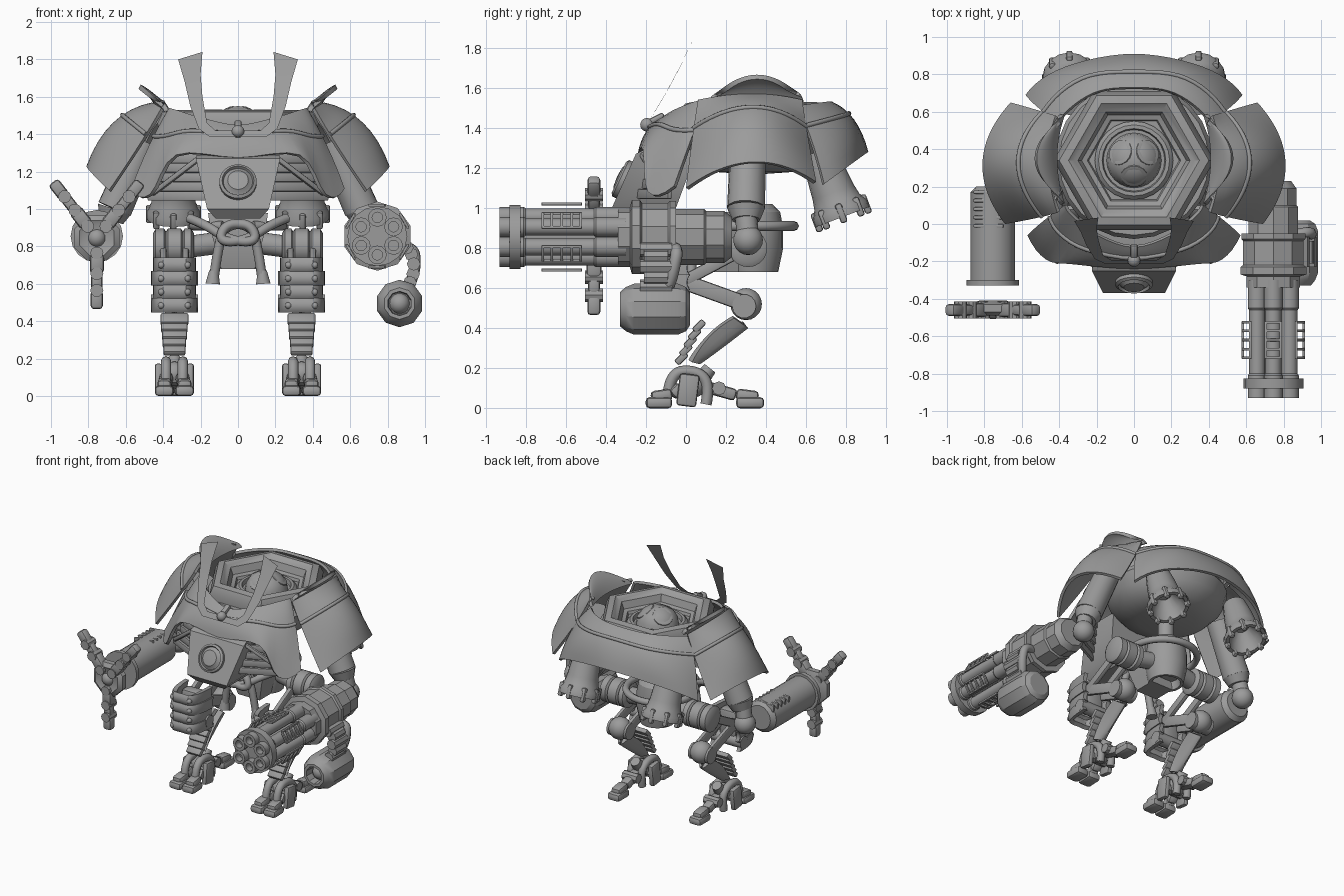
import bpy, bmesh, math
from mathutils import Vector, Matrix

old = bpy.data.objects.get("Cube")
if old:
    bpy.data.objects.remove(old)

GREY = (0.33, 0.33, 0.33, 1)
steel = bpy.data.materials.new("grey steel")
steel.use_nodes = True
steel.diffuse_color = GREY
steel.node_tree.nodes["Principled BSDF"].inputs["Base Color"].default_value = GREY


def finish(name, bm):
    bmesh.ops.remove_doubles(bm, verts=bm.verts, dist=0.0002)
    bmesh.ops.recalc_face_normals(bm, faces=bm.faces)
    mesh = bpy.data.meshes.new(name)
    bm.to_mesh(mesh)
    bm.free()
    mesh.shade_smooth()
    mesh.set_sharp_from_angle(angle=math.radians(32))
    mesh.materials.append(steel)
    bpy.context.collection.objects.link(bpy.data.objects.new(name, mesh))


def skin(bm, rings, closed=True, caps=True):
    rows = [[bm.verts.new(p) for p in ring] for ring in rings]
    count = len(rows[0])
    for a, b in zip(rows, rows[1:]):
        for i in range(count if closed else count - 1):
            j = (i + 1) % count
            bm.faces.new((a[i], a[j], b[j], b[i]))
    if caps:
        bm.faces.new(rows[0])
        bm.faces.new(rows[-1])


def lathe(name, profile, start, axis, sides=16, phase=0.0):
    """Revolve (radius, distance) pairs about an axis."""
    turn = Vector(axis).to_track_quat('Z', 'Y')
    angles = [math.tau * i / sides + phase for i in range(sides)]
    bm = bmesh.new()
    skin(bm, [[Vector(start) + turn @ Vector((r * math.cos(a), r * math.sin(a), h)) for a in angles]
              for r, h in profile])
    finish(name, bm)


def rod(name, a, b, radius, end=None, sides=14):
    axis = Vector(b) - Vector(a)
    lathe(name, [(radius, 0), (end or radius, axis.length)], a, axis, sides)


def ball(name, centre, radius):
    steps = [math.pi * i / 10 for i in range(11)]
    lathe(name, [(radius * math.sin(t), -radius * math.cos(t)) for t in steps], centre, (0, 0, 1), 18)


def beam(name, a, b, width, depth, bevel=0.012):
    a, b = Vector(a), Vector(b)
    bm = bmesh.new()
    bmesh.ops.create_cube(bm, size=1)
    bmesh.ops.transform(bm, verts=bm.verts, matrix=Matrix.Diagonal((width, depth, (b - a).length, 1)))
    bmesh.ops.bevel(bm, geom=bm.edges[:], offset=bevel, segments=2, affect='EDGES', profile=0.5)
    place = Matrix.Translation((a + b) / 2) @ (b - a).to_track_quat('Z', 'Y').to_matrix().to_4x4()
    bmesh.ops.transform(bm, verts=bm.verts, matrix=place)
    finish(name, bm)


def loft(name, sections):
    """Stack rectangles given as height, half width, front, back."""
    bm = bmesh.new()
    skin(bm, [[(-w, f, z), (w, f, z), (w, k, z), (-w, k, z)] for z, w, f, k in sections])
    finish(name, bm)


def blend(points, t):
    """Smooth curve through the points."""
    p = [Vector(q) for q in points]
    spans = len(p) - 1
    p = [3 * p[0] - 3 * p[1] + p[2]] + p + [3 * p[-1] - 3 * p[-2] + p[-3]]
    i = min(int(t * spans), spans - 1)
    f = t * spans - i
    a, b, c, d = p[i:i + 4]
    return b + f / 2 * (c - a + f * (2 * a - 5 * b + 4 * c - d + f * (3 * (b - c) + d - a)))


def along(rows, v, steps=24):
    return [blend([blend(row, i / steps) for row in rows], v) for i in range(steps + 1)]


def patch(name, rows, thick=0.02, steps=24):
    """Curved plate through a small grid of points."""
    bm = bmesh.new()
    skin(bm, [along(rows, v / 8, steps) for v in range(9)], closed=False, caps=False)
    bmesh.ops.recalc_face_normals(bm, faces=bm.faces)
    bmesh.ops.solidify(bm, geom=bm.faces[:], thickness=thick)
    finish(name, bm)


def tube(name, points, radius, smooth=True):
    curve = bpy.data.curves.new(name, 'CURVE')
    curve.dimensions = '3D'
    curve.bevel_depth, curve.bevel_resolution, curve.use_fill_caps = radius, 2, True
    line = curve.splines.new('NURBS' if smooth else 'POLY')
    line.points.add(len(points) - 1)
    for dot, p in zip(line.points, points):
        dot.co = (*p, 1)
    if smooth:
        line.use_endpoint_u, line.order_u, line.resolution_u = True, 3, 6
    curve.materials.append(steel)
    bpy.context.collection.objects.link(bpy.data.objects.new(name, curve))


def flip(points, s):
    return [(s * x, y, z) for x, y, z in points]


def armour(name, rows):
    patch(name, rows)
    tube(name + "_ridge", along(rows, 0.36), 0.012, False)


CORE = (0, 0.34, 0)
UP, FRONT = (0, 0, 1), (0, -1, 0)

# Torso hull, stepped hexagonal well and domed hatch
lathe("torso_hull", [(.055, .96), (.055, 1.17), (.2, 1.18), (.31, 1.21), (.39, 1.29), (.42, 1.38), (.4, 1.42)], CORE, UP, 24)
lathe("well_rim", [(.42, 1.38), (.43, 1.46), (.4, 1.52), (.35, 1.53), (.32, 1.51), (.3, 1.5), (.28, 1.45),
                   (.25, 1.44), (.23, 1.39), (0, 1.39)], CORE, UP, 6)
lathe("hatch_ring", [(.21, 1.38), (.21, 1.43), (.19, 1.45), (.17, 1.45), (.16, 1.4), (0, 1.4)], CORE, UP, 24)
lathe("hatch_dome", [(.15, 1.4), (.14, 1.46), (.11, 1.51), (.06, 1.54), (0, 1.55)], CORE, UP, 24)
for k in range(3):
    a = math.radians(270 + 120 * k)
    out = Vector((math.cos(a), math.sin(a), 0))
    lathe("hatch_port", [(.075, -.01), (.07, .01), (.055, .015), (0, .01)],
          Vector(CORE) + out * 0.08 + Vector((0, 0, 1.5)), out + Vector((0, 0, 1.3)))

# Front and back armour
halves = {
    "front_armour": [[(-.37, .1, 1.54), (-.33, .04, 1.53), (-.2, -.06, 1.49), (0, -.125, 1.45)],
                     [(-.48, .02, 1.33), (-.41, -.09, 1.33), (-.27, -.16, 1.39), (0, -.2, 1.38)],
                     [(-.57, -.06, 1.11), (-.47, -.19, 1.08), (-.33, -.215, 1.29), (0, -.24, 1.275)]],
    "back_armour": [[(-.41, .55, 1.51), (-.22, .7, 1.53), (0, .73, 1.53)],
                    [(-.51, .62, 1.36), (-.3, .8, 1.42), (0, .84, 1.44)],
                    [(-.58, .69, 1.12), (-.37, .84, 1.23), (0, .91, 1.28)]]}
for name, rows in halves.items():
    armour(name, [row + flip(row[-2::-1], -1) for row in rows])

# Chest, medallion and crest
loft("chest", [(.95, .12, -.33, -.05), (1.0, .165, -.37, -.05), (1.27, .225, -.25, .05), (1.29, .22, -.21, .05)])
lathe("chest_medallion", [(.1, -.01), (.1, .02), (.085, .03), (.078, .015), (.07, .02), (.055, .035), (0, .04)],
      (0, -.308, 1.14), (0, -.3, .14), 24)
inner = [(0, 1.42), (.12, 1.42), (.165, 1.46), (.19, 1.6), (.2, 1.72), (.19, 1.84)]
outer = [(0, 1.385), (.15, 1.385), (.21, 1.43), (.255, 1.55), (.285, 1.68), (.32, 1.8)]
bm = bmesh.new()
rings = [[(s * x, -.215 + .55 * (z - 1.385) + .012 * math.sin(7 * (z - 1.385)), z) for x, z in pair]
         for s, pairs in ((-1, list(zip(inner, outer))[::-1]), (1, list(zip(inner, outer))[1:])) for pair in pairs]
skin(bm, rings, closed=False, caps=False)
bmesh.ops.solidify(bm, geom=bm.faces[:], thickness=0.016)
finish("crest_horns", bm)
ball("crest_stud", (0, -.195, 1.415), 0.034)
beam("crest_strip", (0, -.18, 1.43), (0, -.11, 1.465), 0.04, 0.03)

# Pelvis and rope belt
lathe("pelvis", [(.09, .74), (.1, .68), (.12, .68), (.145, .8), (.145, .9), (.13, .98), (.09, 1.02)], CORE, UP, 20)
loft("pelvis_front", [(.68, .09, .13, .3), (.9, .15, .08, .3), (.98, .16, .1, .3)])
ring = [math.radians(290 + 320 * i / 24) for i in range(25)]
tube("rope_belt", [(.24 * math.cos(a), .3 + .24 * math.sin(a), .91) for a in ring], 0.025)
for s in (-1, 1):
    tube("rope_strand", flip([(-.26, .12, .95), (-.18, .05, .92), (-.06, 0, .84), (.06, -.02, .82), (.1, -.01, .85),
                              (.06, 0, .92), (-.04, .02, .92), (-.1, .02, .86), (-.13, .03, .62)], s), 0.026)
    rod("rope_end", (s * .13, .03, .67), (s * .135, .03, .6), 0.025, 0.04)

for s in (-1, 1):
    def at(x, y, z):
        return (s * x, y, z)

    # Shoulder armour and raised collar
    armour("shoulder_armour", [flip(row, s) for row in (
        [(.41, .06, 1.54), (.46, .33, 1.57), (.42, .58, 1.54)],
        [(.53, .03, 1.34), (.67, .33, 1.46), (.52, .61, 1.35)],
        [(.69, 0, 1.1), (.81, .33, 1.23), (.66, .65, 1.13)])])
    patch("shoulder_collar", [flip(row, s) for row in (
        [(.37, .11, 1.53), (.41, .35, 1.54), (.37, .58, 1.54)],
        [(.39, .13, 1.56), (.46, .35, 1.62), (.39, .57, 1.57)],
        [(.41, .15, 1.57), (.52, .35, 1.665), (.41, .55, 1.58)])], 0.025)

    # Side louvres
    for k in range(5):
        z = 1.07 + 0.05 * k
        beam("louvre", at(.16, -.24 + .02 * k, z), at(.48 - .03 * k, -.08, z), 0.022, 0.05, 0.006)
    beam("louvre_frame", at(.21, -.22, 1.27), at(.46, -.1, 1.08), 0.03, 0.03)

    # Rear thruster bells
    top, down = at(.345, .7, 1.17), (0, .11, -.29)
    lathe("thruster_bell", [(.08, -.12), (.1, 0), (.11, .1), (.12, .15), (.145, .19), (.145, .23), (.12, .23),
                            (.1, .17), (.05, .1), (0, .1)], top, down, 16)
    turn = Vector(down).to_track_quat('Z', 'Y')
    for k in range(8):
        a = math.tau * k / 8
        arm = turn @ Vector((math.cos(a), math.sin(a), 0))
        foot = Vector(top) + arm * 0.13 + Vector(down).normalized() * 0.16
        beam("thruster_tooth", foot, foot + Vector(down).normalized() * 0.1, 0.035, 0.035)

    # Upper arm and elbow
    rod("upper_arm", at(.5, .31, 1.36), at(.66, .3, 1.0), 0.088, 0.095)
    rod("arm_cuff", at(.66, .3, 1.0), at(.68, .3, .94), 0.095, 0.07)
    ball("elbow", at(.71, .31, .84), 0.075)
    rod("elbow_pin", at(.69, .3, .95), at(.71, .31, .85), 0.055)

    # Ribbed hip drum, thigh links and knee
    lathe("hip_drum", [(.07, 0), (.095, .015), (.095, .05), (.08, .06), (.095, .07), (.095, .14), (.08, .15),
                       (.095, .16), (.095, .205), (.07, .22)], at(.235, .31, .8), (s, 0, 0), 20)
    rod("hip_axle", at(.1, .33, .82), at(.25, .31, .8), 0.06)
    beam("knee_block", at(.34, -.05, .72), at(.34, -.05, .5), 0.14, 0.09, 0.02)
    for offset in (-.06, .06):
        beam("knee_link", at(.34 + offset, -.06, .65), at(.34 + offset, .3, .52), 0.03, 0.08)
        beam("thigh_link", at(.34 + offset, -.02, .63), at(.34 + offset, .28, .79), 0.035, 0.06)
    ball("knee_ball", at(.34, .3, .52), 0.08)
    rod("knee_axle", at(.26, .29, .51), at(.42, .29, .51), 0.06)

    # Banded guards down the front of the leg
    for k in range(4):
        z, w = 0.7 - 0.072 * k, .115 + .01 * (k % 2)
        patch("leg_band", [[at(.34 - w, y + .21, z + h), at(.34 - w * .75, y + .02, z + h), at(.34, y, z + h),
                            at(.34 + w * .75, y + .02, z + h), at(.34 + w, y + .21, z + h)]
                           for h, y in ((.04, -.19), (0, -.205), (-.038, -.19))], 0.03, 12)
        for offset in (-.07, .07):
            ball("band_bolt", at(.34 + offset, -.195, z), 0.018)
    rod("guard_hinge", at(.215, -.03, .5), at(.465, -.03, .5), 0.045)
    for k in range(5):
        y, z = .06 - .022 * k, .41 - .04 * k
        beam("shin_band", at(.34, y + .03, z + .025), at(.34, y - .02, z - .025), 0.15 - .008 * k, 0.035, 0.01)
    patch("shin", [[at(.34 + side, .24, .45), at(.34 + side, .12, .36), at(.34 + side, .03, .23)]
                   if edge else [at(.34 + side, .31, .4), at(.34 + side, .18, .3), at(.34 + side, .07, .22)]
                   for side, edge in ((-.05, 1), (.0, 0), (.05, 1))], 0.04, 10)

    # Clawed foot
    ball("ankle", at(.34, .04, .12), 0.065)
    rod("ankle_post", at(.34, .04, .1), at(.34, .12, .2), 0.05, 0.035)
    for offset in (-.045, .045):
        tube("ankle_arch", [at(.34 + offset, -.09, .06), at(.34 + offset, -.08, .18), at(.34 + offset, .05, .19),
                            at(.34 + offset, .12, .12), at(.34 + offset, .1, .02)], 0.028)
    rod("ankle_axle", at(.24, .02, .1), at(.44, .02, .1), 0.04, sides=8)
    rod("heel_axle", at(.28, .165, .1), at(.4, .165, .1), 0.035, sides=8)
    toes = [((.3, -.02), (.29, -.07), (.285, -.2)), ((.38, -.02), (.39, -.07), (.395, -.2)),
            ((.34, .09), (.34, .25), (.34, .39))]
    for (ax, ay), (bx, by), (cx, cy) in toes:
        beam("toe_link", at(ax, ay, .11), at(bx, by, .065), 0.07, 0.06, 0.018)
        beam("toe_pad", at(bx, by, .028), at(cx, cy, .028), 0.1, 0.056, 0.02)
        beam("toe_cap", at(bx, by, .07), at(cx, cy - (cy - by) * .2, .055), 0.075, 0.06, 0.02)
    for offset in (-.085, .085):
        beam("foot_pod", at(.34 + offset, .0, .01), at(.34 + offset, .02, .17), 0.04, 0.1, 0.015)

# Rotary gun on the left arm
GX, GZ = .745, .855
lathe("gun_body", [(.1, -.23), (.13, -.19), (.13, -.1), (.14, -.09), (.14, .05), (.18, .05), (.18, .08),
                   (.17, .09), (.17, .22), (.185, .23), (.185, .27), (.15, .28), (.15, .34), (.08, .34)],
      (GX, 0, GZ), FRONT, 10, math.pi / 10)
lathe("muzzle_plate", [(.16, .825), (.16, .88)], (GX, 0, GZ), FRONT, 16)
rod("gun_spindle", (GX, -.3, GZ), (GX, -.86, GZ), 0.045)
for k in range(6):
    a = math.radians(30 + 60 * k)
    out = Vector((math.cos(a), 0, math.sin(a)))
    side = Vector((-out.z, 0, out.x))
    hub = Vector((GX, 0, GZ))
    lathe("barrel", [(.05, .3), (.05, .45), (.043, .46), (.043, .8), (.05, .81), (.05, .93), (.028, .93), (.028, .88)],
          hub + out * 0.1, FRONT, 12)
    for edge in (-1, 1):
        rail = hub + out * 0.165 + side * 0.04 * edge
        beam("cage_rail", rail + Vector((0, -.52, 0)), rail + Vector((0, -.72, 0)), 0.014, 0.014, 0.002)
    for y in (-.525, -.57, -.62, -.67, -.715):
        mid = hub + out * 0.165 + Vector((0, y, 0))
        beam("cage_rung", mid - side * 0.04, mid + side * 0.04, 0.014, 0.014, 0.002)

# Ammunition drum and feed
lathe("ammo_drum", [(.08, -.02), (.11, 0), (.127, .04), (.127, .26), (.11, .3), (.085, .33), (.065, .33), (.06, .26),
                    (0, .26)], (.864, 0, .495), FRONT, 10, math.pi / 10)
ball("drum_core", (.864, -.25, .495), 0.055)
for k in range(6):
    a = math.radians(60 - 26 * k)
    x, z = .865 + .075 * math.cos(a), .69 + .12 * math.sin(a)
    rod("feed_link", (x, -.07 - .02 * (k % 2), z), (x, -.23 + .02 * (k % 2), z), 0.036, sides=8)
tube("feed_pipe", [(.86, -.06, .8), (.94, -.04, .8), (.95, -.06, .7), (.93, -.08, .62), (.9, -.12, .55)], 0.03)

# Clamp hand on the right arm
HX = -.755
lathe("forearm", [(.09, -.2), (.12, -.17), (.12, .3), (.14, .3), (.14, .33), (.08, .33)], (HX, 0, GZ), FRONT, 16)
for k in range(5):
    beam("forearm_rib", (HX - .1, .17 - .045 * k, .92), (HX + .06, .17 - .045 * k, .935), 0.02, 0.08, 0.006)
lathe("hand_hub", [(.08, .41), (.13, .43), (.13, .47), (.1, .49), (.08, .48), (0, .48)], (HX, 0, .845), FRONT, 8, math.pi / 8)
ball("hand_eye", (HX, -.46, .845), 0.05)
for degrees in (52, 128, 270):
    out = Vector((math.cos(math.radians(degrees)), 0, math.sin(math.radians(degrees))))
    hub = Vector((HX, -.46, .845))
    for near, far, size in ((.08, .19, .075), (.19, .28, .06), (.28, .38, .065)):
        beam("finger_segment", hub + out * near, hub + out * far, size, size, 0.018)
        lathe("finger_knuckle", [(.035, -.045), (.035, .045)], hub + out * near, FRONT, 10)
